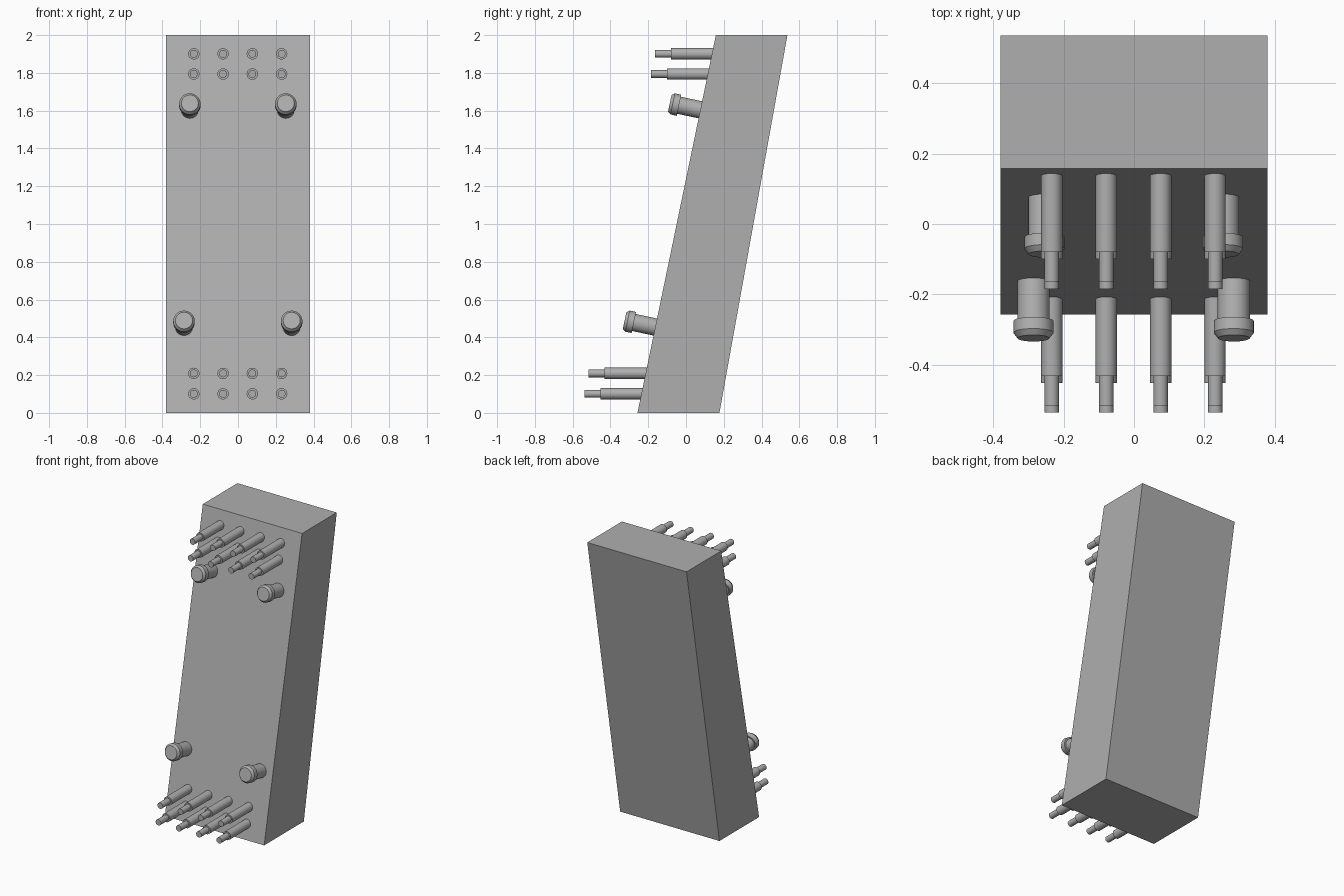
import bpy, bmesh, math
from mathutils import Matrix

if "Cube" in bpy.data.objects:
    bpy.data.objects.remove(bpy.data.objects["Cube"])

# Mid-dark grey shared by every part
grey = bpy.data.materials.new("dark_grey")
grey.diffuse_color = (0.43, 0.43, 0.43, 1)
grey.use_nodes = True
grey.node_tree.nodes["Principled BSDF"].inputs["Base Color"].default_value = grey.diffuse_color


def make_object(name, bm, smooth=False):
    bmesh.ops.recalc_face_normals(bm, faces=bm.faces)
    mesh = bpy.data.meshes.new(name)
    bm.to_mesh(mesh)
    bm.free()
    mesh.materials.append(grey)
    obj = bpy.data.objects.new(name, mesh)
    bpy.context.collection.objects.link(obj)
    if smooth:
        bpy.ops.object.select_all(action='DESELECT')
        obj.select_set(True)
        bpy.context.view_layer.objects.active = obj
        bpy.ops.object.shade_smooth_by_angle(angle=math.radians(30))
    return obj


def turned_part(name, profile, tip, tilt=0.0, sides=32):
    """Lathe (radius, depth behind tip) pairs around an axis running into the wall (+y)."""
    bm = bmesh.new()
    rings = []
    for r, d in profile:
        rings.append([bm.verts.new((r * math.cos(2 * math.pi * i / sides), d,
                                    r * math.sin(2 * math.pi * i / sides)))
                      for i in range(sides)])
    for a, b in zip(rings, rings[1:]):
        for i in range(sides):
            j = (i + 1) % sides
            bm.faces.new((a[i], a[j], b[j], b[i]))
    bm.faces.new(rings[0])
    bm.faces.new(rings[-1])
    bm.transform(Matrix.Translation(tip) @ Matrix.Rotation(-tilt, 4, 'X'))
    return make_object(name, bm, True)


# Leaning slab: side profile (y, z) extruded across x
bm = bmesh.new()
profile = [(-0.257, 0), (0.177, 0), (0.537, 2), (0.158, 2)]
face = bm.faces.new([bm.verts.new((-0.38, y, z)) for y, z in profile])
ext = bmesh.ops.extrude_face_region(bm, geom=[face])
bmesh.ops.translate(bm, vec=(0.76, 0, 0),
                    verts=[v for v in ext['geom'] if isinstance(v, bmesh.types.BMVert)])
make_object("leaning_slab", bm)

# Stepped horizontal pins: four rows of four (tip y, z)
for row, (y, z) in enumerate([(-0.537, 0.101), (-0.517, 0.209), (-0.185, 1.794), (-0.164, 1.901)]):
    pin = [(0.0205, 0), (0.0205, 0.085), (0.030, 0.085), (0.030, 0.315)]
    for col in range(4):
        turned_part(f"pin_{row}_{col}", pin, (-0.234 + 0.155 * col, y, z))

# Headed studs standing square to the sloping front face
stud = [(0.045, 0), (0.057, 0.016), (0.057, 0.050), (0.046, 0.050), (0.046, 0.185)]
for level, x, y, z in [("lower", 0.285, -0.325, 0.489), ("upper", 0.254, -0.086, 1.639)]:
    for side, s in [("left", -1), ("right", 1)]:
        turned_part(f"{level}_{side}_stud", stud, (s * x - 0.001, y, z), math.radians(12))
